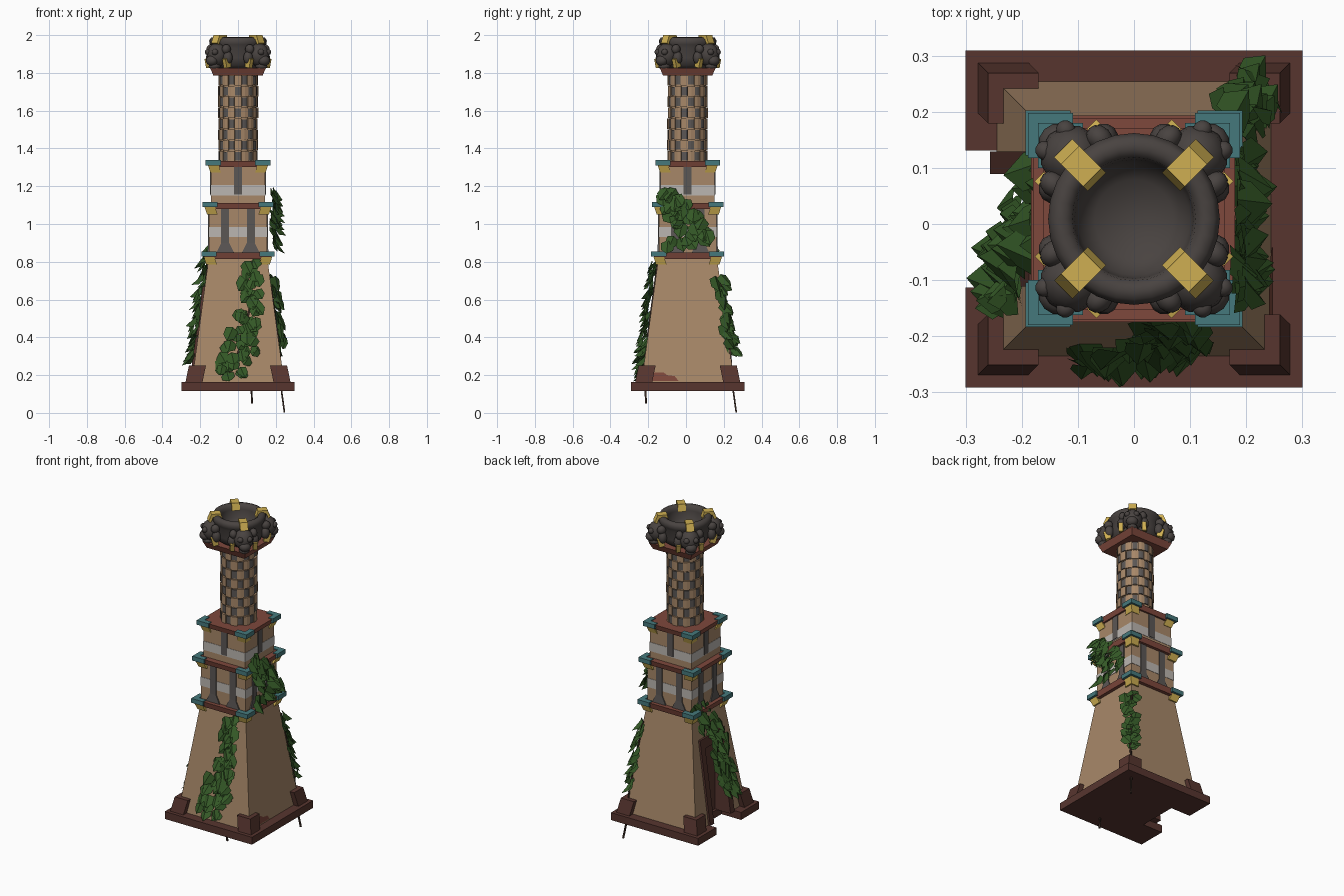
import bpy, bmesh, math, random
from mathutils import Matrix, Vector

if "Cube" in bpy.data.objects:
    bpy.data.objects.remove(bpy.data.objects["Cube"])

random.seed(4)
CY = 0.009                                   # tower axis in y
SIGNS = [(1, 1), (-1, 1), (-1, -1), (1, -1)]


def mat(name, r, g, b):
    m = bpy.data.materials.new(name)
    m.diffuse_color = (r, g, b, 1)
    m.use_nodes = True
    m.node_tree.nodes["Principled BSDF"].inputs["Base Color"].default_value = m.diffuse_color
    return m


TAN = mat("tan plaster", .39, .245, .14)
MAROON = mat("dark maroon wood", .095, .036, .028)
BRICK = mat("brick red", .21, .065, .045)
TEAL = mat("teal trim", .06, .19, .2)
GOLD = mat("gold", .62, .43, .085)
STONE = mat("dark stone", .066, .056, .052)
GREY = mat("window grey", .105, .095, .09)
WHITE = mat("pale band", .5, .47, .44)
LEAF = mat("ivy green", .035, .1, .02)
STEM = mat("stem brown", .045, .025, .018)


class Part:
    """Collects solids in one mesh, one material slot per colour."""
    def __init__(self, *mats):
        self.bm, self.mats = bmesh.new(), mats

    def paint(self, verts, m):
        for v in verts:
            for f in v.link_faces:
                f.material_index = m

    def prism(self, p0, z0, z1, p1=None, m=0):
        lo = [self.bm.verts.new((x, y + CY, z0)) for x, y in p0]
        hi = [self.bm.verts.new((x, y + CY, z1)) for x, y in (p1 or p0)]
        self.bm.faces.new(lo[::-1])
        self.bm.faces.new(hi)
        for i in range(len(lo)):
            j = (i + 1) % len(lo)
            self.bm.faces.new((lo[i], lo[j], hi[j], hi[i]))
        self.paint(lo + hi, m)

    def square(self, h0, h1, z0, z1, m=0):
        sq = lambda h: [(x * h, y * h) for x, y in SIGNS]
        self.prism(sq(h0), z0, z1, sq(h1), m)

    def box(self, x0, x1, y0, y1, z0, z1, m=0):
        self.prism([(x0, y0), (x1, y0), (x1, y1), (x0, y1)], z0, z1, m=m)

    def corners(self, h0, h1, size, w, z0, z1, m=0):
        def ell(h, sx, sy):
            a, b = h - size, h - w
            return [(sx * x, sy * y) for x, y in
                    ((h, h), (a, h), (a, b), (b, b), (b, a), (h, a))]
        for s in SIGNS:
            self.prism(ell(h0, *s), z0, z1, ell(h1, *s), m)

    def ball(self, M, loc, r, m=0):
        t = M @ Matrix.Translation(loc) @ Matrix.Diagonal((*r, 1))
        self.paint(bmesh.ops.create_uvsphere(self.bm, u_segments=12, v_segments=8, radius=1, matrix=t)["verts"], m)

    def cube(self, M, loc, size, tilt=0, m=0):
        t = M @ Matrix.Translation(loc) @ Matrix.Rotation(tilt, 4, 'Y') @ Matrix.Diagonal((*size, 1))
        self.paint(bmesh.ops.create_cube(self.bm, size=1, matrix=t)["verts"], m)

    def finish(self, name, smooth=False, fix=True):
        if fix:
            bmesh.ops.recalc_face_normals(self.bm, faces=self.bm.faces)
        me = bpy.data.meshes.new(name)
        self.bm.to_mesh(me)
        for m in self.mats:
            me.materials.append(m)
        if smooth:
            me.shade_smooth()
        ob = bpy.data.objects.new(name, me)
        bpy.context.collection.objects.link(ob)
        return ob


def half(z):                                  # half width of the sloping body
    return .245 - (z - .16) * .09 / .66


# Base plate with doorway notch, and corner posts
p = Part(MAROON)
p.prism([(-.3, -.3), (.3, -.3), (.3, .3), (-.3, .3), (-.3, .122), (-.165, .122),
         (-.165, -.122), (-.3, -.122)], .117, .163)
p.finish("base_plate")
p = Part(MAROON)
p.corners(.278, .26, .09, .05, .163, .25)
p.finish("base_corner_posts")

# Sloping body with a cut doorway on the left side
p = Part(TAN, MAROON)
p.square(half(.16), half(.82), .16, .82)
body = p.finish("sloping_body")
p = Part(TAN, MAROON)
p.box(-.4, -.15, -.085, .085, .1, .62, m=1)
cutter = p.finish("doorway_cutter")
cutter.hide_render = True
cutter.hide_set(True)
b = body.modifiers.new("doorway", 'BOOLEAN')
b.operation, b.object = 'DIFFERENCE', cutter

# Door frame following the slope
p = Part(MAROON)
for y0, y1, z0, z1 in ((-.12, -.08, .16, .67), (.08, .12, .16, .67), (-.08, .08, .61, .67)):
    p.prism([(-half(z0) - .012, y0), (-.15, y0), (-.15, y1), (-half(z0) - .012, y1)], z0, z1,
            [(-half(z1) - .012, y0), (-.15, y0), (-.15, y1), (-half(z1) - .012, y1)])
p.finish("door_frame")

# Exposed brick patch on the right side
p = Part(BRICK)
p.bm.faces.new([p.bm.verts.new((half(z) + .003, y, z)) for y, z in
                ((-.19, .17), (-.04, .17), (-.06, .195), (-.1, .2), (-.12, .215), (-.18, .215))])
p.finish("brick_patch", fix=False)

# Square tiers: walls, pale bands, window strips on four sides
p = Part(TAN, WHITE, GREY)
for h, z0, z1, b0, b1, wins, w0 in ((.153, .85, 1.085, .93, .985, (-.068, .068), .85),
                                    (.143, 1.11, 1.305, 1.152, 1.207, (0,), 1.157)):
    p.square(h, h, z0, z1)
    p.square(h + .002, h + .002, b0, b1, m=1)
    for k in range(4):
        R = Matrix.Rotation(k * math.pi / 2, 2)
        for c in wins:
            w, y = .021, -h - .005
            strip = lambda a, d: [tuple(R @ Vector(q)) for q in ((c - a, d), (c + a, d), (c + a, -h + .01), (c - a, -h + .01))]
            p.prism(strip(w, y), w0, z1, m=2)
            if len(wins) > 1:                 # flared window foot
                p.prism(strip(.046, y - .003), z0, .9, strip(w, y), m=2)
p.finish("square_tiers")

# Ledges with teal corner caps and gold brackets
p = Part(BRICK, TEAL, GOLD)
for hr, z0, z1 in ((.184, .816, .85), (.18, 1.08, 1.112), (.162, 1.302, 1.333)):
    p.square(hr - .008, hr, z0, z1)
    p.corners(hr + .009, hr + .009, .08, .032, z1 - .022, z1 + .005, 1)
    p.corners(hr - .016, hr - .003, .056, .05, z0 - .03, z0 + .01, 2)
p.square(.13, .147, 1.785, 1.825)
p.finish("ledges_and_corner_trim")

# Round shaft made of staggered bricks
p = Part(TAN, GREY)
rows, n, zs, ze = 8, 18, 1.33, 1.79
ring = lambda r: [(r * math.cos(i * math.tau / 36), r * math.sin(i * math.tau / 36)) for i in range(36)]
p.prism(ring(.097), zs, ze)
dz = (ze - zs) / rows
for r in range(rows):
    for i in range(n):
        grey = (i + r) % 2
        a = math.tau * (i + .5) / n
        d = math.tau / n * (.43 if grey else .53)
        o = .102 if grey else random.uniform(.103, .108)
        q = [(.09, -d), (o, -d), (o + .001, 0), (o, d), (.09, d)]
        g = .006 if grey else .001
        p.prism([(s * math.cos(a + t), s * math.sin(a + t)) for s, t in q], zs + r * dz + g, zs + (r + 1) * dz - g, m=grey)
p.finish("brick_shaft")

# Stone bowl, turned from a profile
prof = [(0, 1.82), (.1, 1.82), (.128, 1.84), (.142, 1.88), (.137, 1.93), (.149, 1.95), (.153, 1.97),
        (.143, 1.987), (.125, 1.99), (.11, 1.98), (.106, 1.96), (.1, 1.91), (.07, 1.88), (0, 1.87)]
p = Part(STONE)
vs = [p.bm.verts.new((r, 0, z)) for r, z in prof]
es = [p.bm.edges.new(e) for e in zip(vs, vs[1:])]
bmesh.ops.spin(p.bm, geom=vs + es, axis=(0, 0, 1), cent=(0, 0, 0), angle=math.tau, steps=28)
bmesh.ops.remove_doubles(p.bm, verts=p.bm.verts, dist=1e-4)
bmesh.ops.translate(p.bm, verts=p.bm.verts, vec=(0, CY, 0))
p.finish("bowl", True)

# Carved heads on the bowl's diagonals, with gold clamps and tusks
heads, gold = Part(STONE), Part(GOLD)
for k in range(4):
    M = Matrix.Translation((0, CY, 0)) @ Matrix.Rotation(math.pi / 4 + k * math.pi / 2, 4, 'Z')
    heads.ball(M, (.158, 0, 1.895), (.055, .056, .062))      # skull
    heads.ball(M, (.196, 0, 1.865), (.03, .034, .028))       # muzzle
    heads.ball(M, (.175, 0, 1.835), (.035, .03, .018))       # jaw
    for s in (-1, 1):
        heads.ball(M, (.198, s * .026, 1.91), (.018, .017, .017))    # eye
        heads.ball(M, (.145, s * .058, 1.925), (.026, .022, .026))   # ear
        heads.ball(M, (.14, s * .064, 1.88), (.026, .026, .036))     # cheek
        gold.cube(M, (.15, s * .066, 1.853), (.034, .024, .05), .25)
    gold.cube(M, (.133, 0, 1.99), (.056, .046, .02))
    gold.cube(M, (.162, 0, 1.975), (.016, .046, .046), -.4)
    gold.cube(M, (.105, 0, 1.975), (.012, .046, .04), .3)
    gold.cube(M, (.168, 0, 1.824), (.03, .03, .022))
heads.finish("carved_heads", True)
gold.finish("gold_clamps_and_tusks")


# Ivy: folded leaf cards scattered along a path of (point, half spread)
def ivy(name, normal, path, count, size):
    p = Part(LEAF)
    n0 = Vector(normal).normalized()
    for i in range(count):
        t = (i + random.random()) / count * (len(path) - 1)
        k = min(int(t), len(path) - 2)
        (a, wa), (c, wc) = path[k], path[k + 1]
        f = t - k
        side = Vector((0, 0, 1)).cross(n0)
        pos = Vector(a).lerp(Vector(c), f) + side * random.uniform(-1, 1) * (wa + (wc - wa) * f)
        pos += n0 * random.uniform(.012, .042)
        rot = Matrix.Rotation(random.uniform(-.7, .7), 3, n0) @ Matrix.Rotation(-random.uniform(.1, .7), 3, side)
        s = size * random.uniform(.8, 1.2)
        v = [p.bm.verts.new(pos + rot @ (side * x + Vector((0, 0, z)) + n0 * d) * s) for x, z, d in
             ((0, .45, 0), (.42, .3, -.12), (.4, -.2, -.12), (0, -.6, .1), (-.4, -.2, -.12), (-.42, .3, -.12))]
        p.bm.faces.new((v[0], v[3], v[2], v[1]))
        p.bm.faces.new((v[0], v[5], v[4], v[3]))
    p.finish(name, fix=False)


front = [((x, CY - half(z), z), w) for x, z, w in ((-.05, .2, .07), (.01, .34, .1), (.06, .54, .055), (.075, .8, .035))]
left = [((-half(z), y, z), w) for y, z, w in ((-.1, .28, .04), (-.06, .45, .07), (-.01, .65, .08), (.09, .88, .06))]
right = [((.175, y, z), w) for y, z, w in ((.01, .88, .11), (.02, 1.0, .1), (-.04, 1.08, .08), (-.1, 1.17, .04))]
corner = [((half(z) - .005, half(z), z), .035) for z in (.32, .5, .72)]
ivy("front_ivy", (0, -1, 0), front, 55, .072)
ivy("left_ivy", (-1, 0, 0), left, 58, .075)
ivy("right_ivy", (1, 0, 0), right, 46, .08)
ivy("corner_ivy", (1, 1, 0), corner, 26, .075)


# Ivy stems and hanging roots
def stem(name, pts):
    cu = bpy.data.curves.new(name, 'CURVE')
    cu.dimensions, cu.bevel_depth, cu.bevel_resolution, cu.use_fill_caps = '3D', .006, 0, True
    sp = cu.splines.new('POLY')
    sp.points.add(len(pts) - 1)
    for q, c in zip(sp.points, pts):
        q.co = (*c, 1)
    cu.materials.append(STEM)
    bpy.context.collection.objects.link(bpy.data.objects.new(name, cu))


stem("front_stem", [(.075, -.212, .05), (.07, -.215, .14)] + [c for c, w in front])
stem("left_stem", [c for c, w in left])
stem("corner_stem", [(.246, .266, .002), (.23, .25, .12)] + [(x + .004, y + .012, z) for (x, y, z), w in corner])
